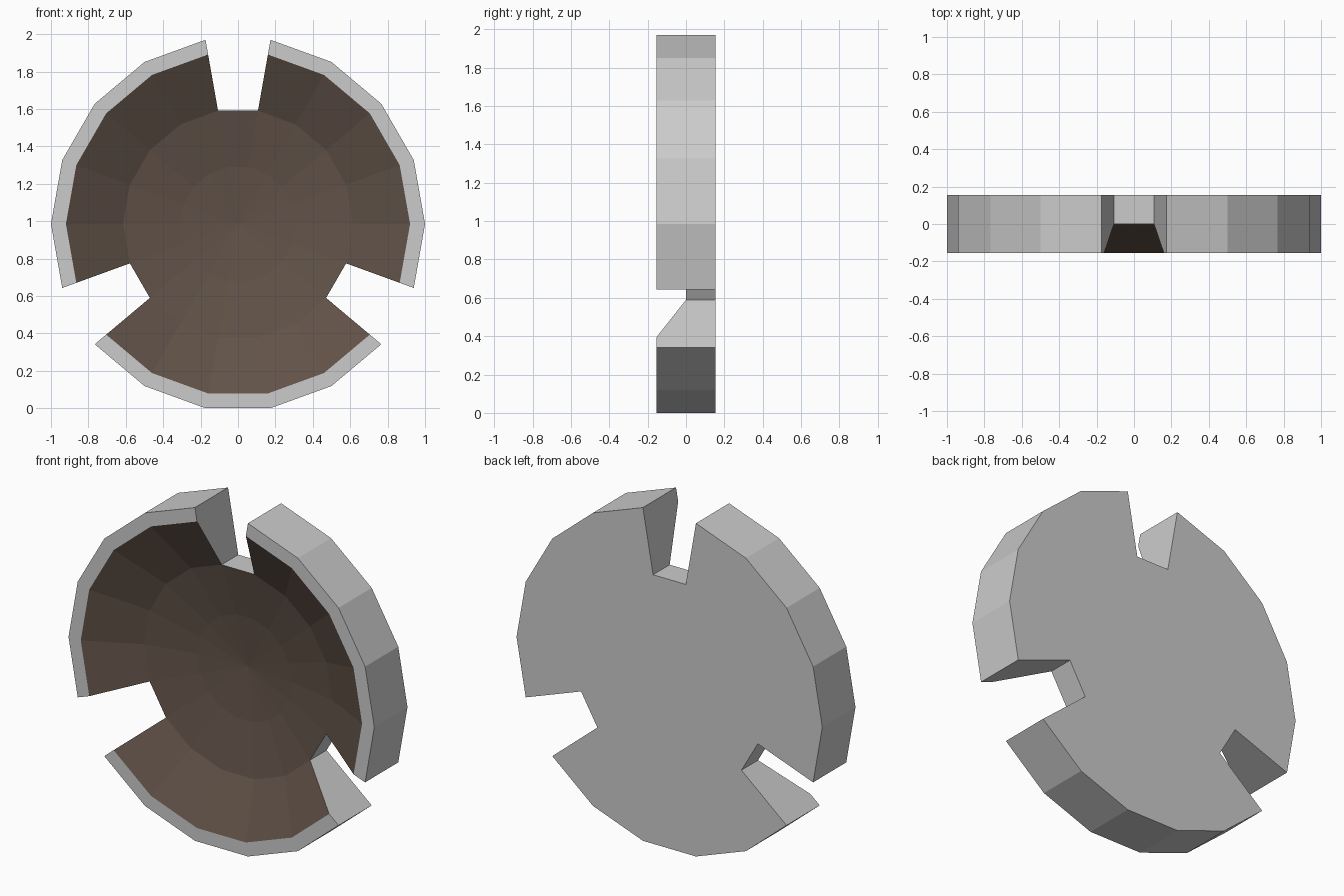
import bpy, bmesh
from math import cos, sin, radians

if "Cube" in bpy.data.objects:
    bpy.data.objects.remove(bpy.data.objects["Cube"])

SIDES = 18
CENTRE_Z = 0.985
NOTCHES = (4, 10, 16)          # segments left open, counted from +x
# cross-section as (radius, y)
DISH = [(0.31, 0.06), (0.615, 0.0), (0.92, -0.155)]
SHELL = [(0.92, -0.155), (1.0, -0.155), (1.0, 0.155), (0.615, 0.155)]
HUB_FRONT, HUB_BACK = (0.615, 0.0), (0.615, 0.155)


def material(name, colour):
    m = bpy.data.materials.new(name)
    m.diffuse_color = colour
    m.use_nodes = True
    m.node_tree.nodes["Principled BSDF"].inputs["Base Color"].default_value = m.diffuse_color
    return m


bm = bmesh.new()
cache = {}


def vert(p, i):
    r, y = p
    key = (r, y, i % SIDES if r else 0)
    if key not in cache:
        a = radians(360 / SIDES * i)
        cache[key] = bm.verts.new((r * cos(a), y, CENTRE_Z + r * sin(a)))
    return cache[key]


def face(verts, mat=0):
    bm.faces.new(verts).material_index = mat


def strip(p, q, i, mat=0):
    face([vert(p, i), vert(q, i), vert(q, i + 1), vert(p, i + 1)], mat)


for i in range(SIDES):
    # brown bowl centre and flat back of the hub
    face([vert((0, 0.09), i), vert(DISH[0], i), vert(DISH[0], i + 1)], 1)
    strip(DISH[0], DISH[1], i, 1)
    face([vert((0, 0.155), i), vert(HUB_BACK, i + 1), vert(HUB_BACK, i)])
    if i in NOTCHES:
        # notch floor and its two side walls
        strip(HUB_FRONT, HUB_BACK, i)
        for k in (i, i + 1):
            face([vert(p, k) for p in [HUB_FRONT] + SHELL])
    else:
        # bowl slope, rim, outer wall and back
        strip(DISH[1], DISH[2], i, 1)
        for p, q in zip(SHELL, SHELL[1:]):
            strip(p, q, i)

bmesh.ops.recalc_face_normals(bm, faces=bm.faces[:])
mesh = bpy.data.meshes.new("notched_dish")
bm.to_mesh(mesh)
bm.free()
mesh.materials.append(material("rim_grey", (0.8, 0.8, 0.8, 1)))
mesh.materials.append(material("bowl_brown", (0.12, 0.085, 0.065, 1)))
bpy.context.collection.objects.link(bpy.data.objects.new("notched_dish", mesh))
